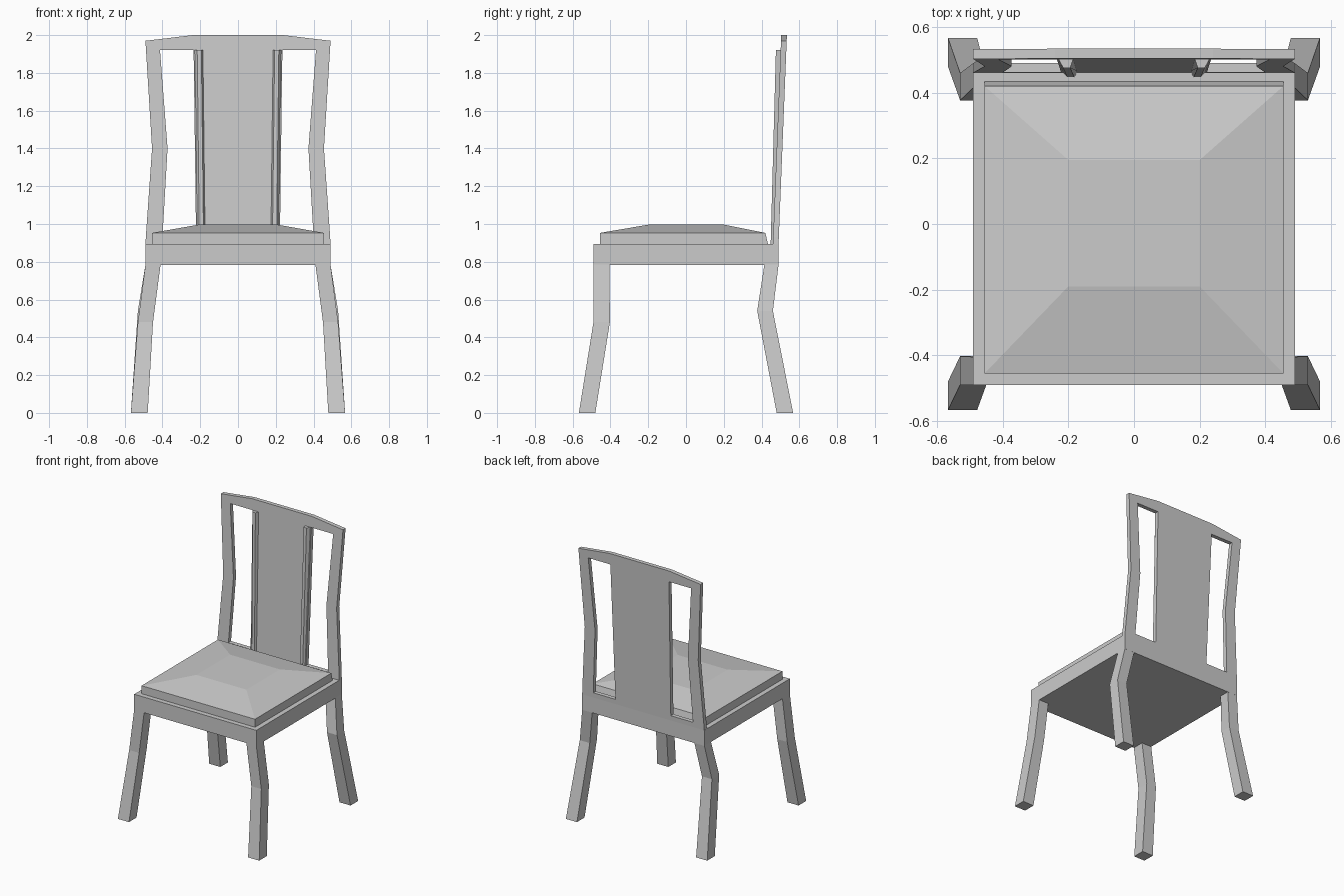
import bpy, bmesh

if "Cube" in bpy.data.objects:
    bpy.data.objects.remove(bpy.data.objects["Cube"])

wood = bpy.data.materials.new("grey_wood")
wood.diffuse_color = (0.6, 0.6, 0.6, 1)
wood.use_nodes = True
wood.node_tree.nodes["Principled BSDF"].inputs["Base Color"].default_value = wood.diffuse_color


def finish(name, bm):
    bmesh.ops.recalc_face_normals(bm, faces=bm.faces)
    me = bpy.data.meshes.new(name)
    bm.to_mesh(me)
    bm.free()
    me.materials.append(wood)
    ob = bpy.data.objects.new(name, me)
    bpy.context.collection.objects.link(ob)
    return ob


def loft(name, sections):
    """Closed solid through rings of points."""
    bm = bmesh.new()
    rings = [[bm.verts.new(p) for p in s] for s in sections]
    n = len(rings[0])
    for a, b in zip(rings, rings[1:]):
        for i in range(n):
            j = (i + 1) % n
            bm.faces.new((a[i], a[j], b[j], b[i]))
    bm.faces.new(rings[0][::-1])
    bm.faces.new(rings[-1])
    return finish(name, bm)


def rect(x0, x1, y0, y1, z):
    return [(x0, y0, z), (x1, y0, z), (x1, y1, z), (x0, y1, z)]


# Seat frame and cushion with a bevelled top
loft("seat_frame", [rect(-.49, .49, -.49, .49, z) for z in (.782, .895)])
loft("seat_cushion", [
    rect(-.455, .455, -.455, .435, .89),
    rect(-.455, .455, -.455, .42, .953),
    rect(-.2, .2, -.19, .195, .998)])

# Bent, splayed legs: (x0, x1, y0, y1, z) from floor to seat
front_leg = [(.478, .567, -.567, -.48, 0), (.45, .53, -.49, -.403, .48),
             (.41, .49, -.49, -.405, .785)]
back_leg = [(.478, .567, .48, .567, 0), (.45, .53, .377, .46, .54),
            (.41, .49, .415, .49, .785)]
for label, leg in (("front_leg", front_leg), ("back_leg", back_leg)):
    for side, s in (("right", 1), ("left", -1)):
        loft(f"{label}_{side}",
             [rect(s * a, s * b, c, d, z) for a, b, c, d, z in leg])


# Backrest: one leaning board with two openings
def lean(z):
    return .46 + .04 * (z - .895)


# half widths (splat edge, post inner, post outer) with their heights
rows = [((.222, .405, .49), (.885,) * 3),
        ((.222, .40, .488), (.93,) * 3),
        ((.228, .373, .455), (1.4,) * 3),
        ((.235, .413, .487), (1.92,) * 3),
        ((.24, .413, .49), (2.0, 1.979, 1.97))]
bm = bmesh.new()
grids = []
for depth in (0, .03):
    grid = []
    for widths, heights in rows:
        pts = [(-w, z) for w, z in zip(widths, heights)][::-1]
        pts += list(zip(widths, heights))
        grid.append([bm.verts.new((x, lean(z) + depth, z)) for x, z in pts])
    grids.append(grid)
for grid in grids:
    for r in range(4):
        for c in range(5):
            if r in (1, 2) and c in (1, 3):
                continue
            bm.faces.new((grid[r][c], grid[r][c + 1],
                          grid[r + 1][c + 1], grid[r + 1][c]))
# Close the outline and the openings
twin = {a: b for g, h in zip(*grids) for a, b in zip(g, h)}
for e in [e for e in bm.edges if e.is_boundary and e.verts[0] in twin]:
    a, b = e.verts
    bm.faces.new((a, b, twin[b], twin[a]))
finish("back_frame", bm)

# Raised ridges along the edges of the centre splat
for side, s in (("right", 1), ("left", -1)):
    secs = []
    for z, front, out in ((.89, .448, 0), (1.92, .476, .012)):
        back = lean(z) + .005
        secs.append([(s * (.172 + out), back, z), (s * (.182 + out), front, z),
                     (s * (.204 + out), front, z), (s * (.22 + out), back, z)])
    loft(f"splat_ridge_{side}", secs)
